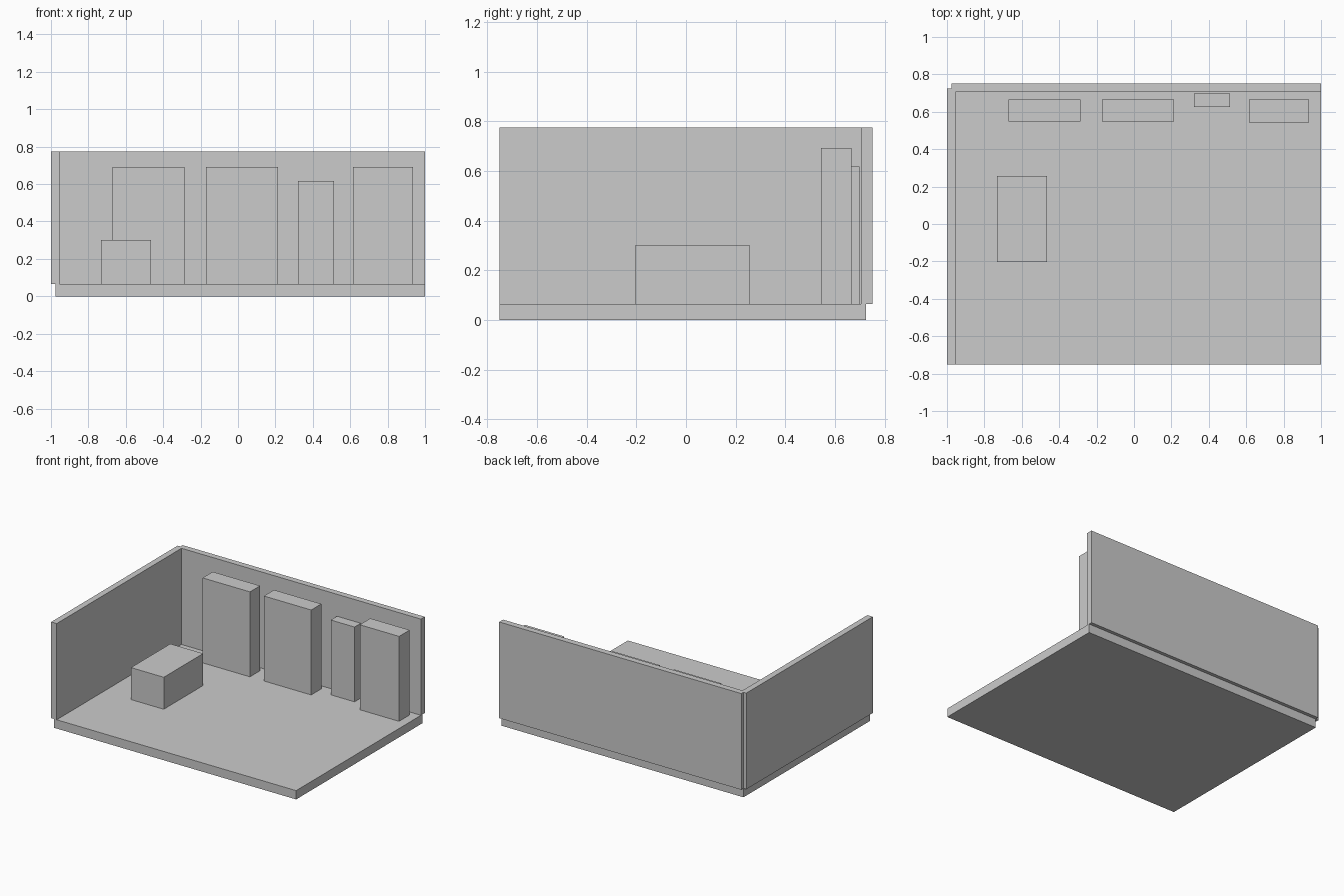
import bpy
from mathutils import Vector

if "Cube" in bpy.data.objects:
    bpy.data.objects.remove(bpy.data.objects["Cube"])


def box(name, lo, hi):
    """Axis-aligned block between two corners."""
    lo, hi = Vector(lo), Vector(hi)
    bpy.ops.mesh.primitive_cube_add(size=1, location=(lo + hi) / 2)
    ob = bpy.context.object
    ob.name = name
    for v in ob.data.vertices:
        v.co *= hi - lo
    return ob


FLOOR = 0.065   # top of the floor slab
WALL = 0.775    # top of the walls

# Floor slab and the two walls, which overhang it slightly
box("floor", (-0.977, -0.75, 0), (1, 0.725, FLOOR))
box("left_wall", (-1, -0.75, FLOOR), (-0.955, 0.725, WALL))
box("back_wall", (-0.977, 0.705, FLOOR), (1, 0.75, WALL))

# Tall units along the back wall: x range, y range, top
for name, x0, x1, y0, y1, top in (
    ("tall_cabinet_left", -0.672, -0.286, 0.548, 0.666, 0.692),
    ("tall_cabinet_middle", -0.172, 0.214, 0.548, 0.666, 0.692),
    ("narrow_cabinet", 0.32, 0.514, 0.625, 0.698, 0.617),
    ("tall_cabinet_right", 0.614, 0.935, 0.543, 0.666, 0.692),
):
    box(name, (x0, y0, FLOOR), (x1, y1, top))

# Low counter near the left wall
box("counter", (-0.732, -0.203, FLOOR), (-0.464, 0.256, 0.301))
